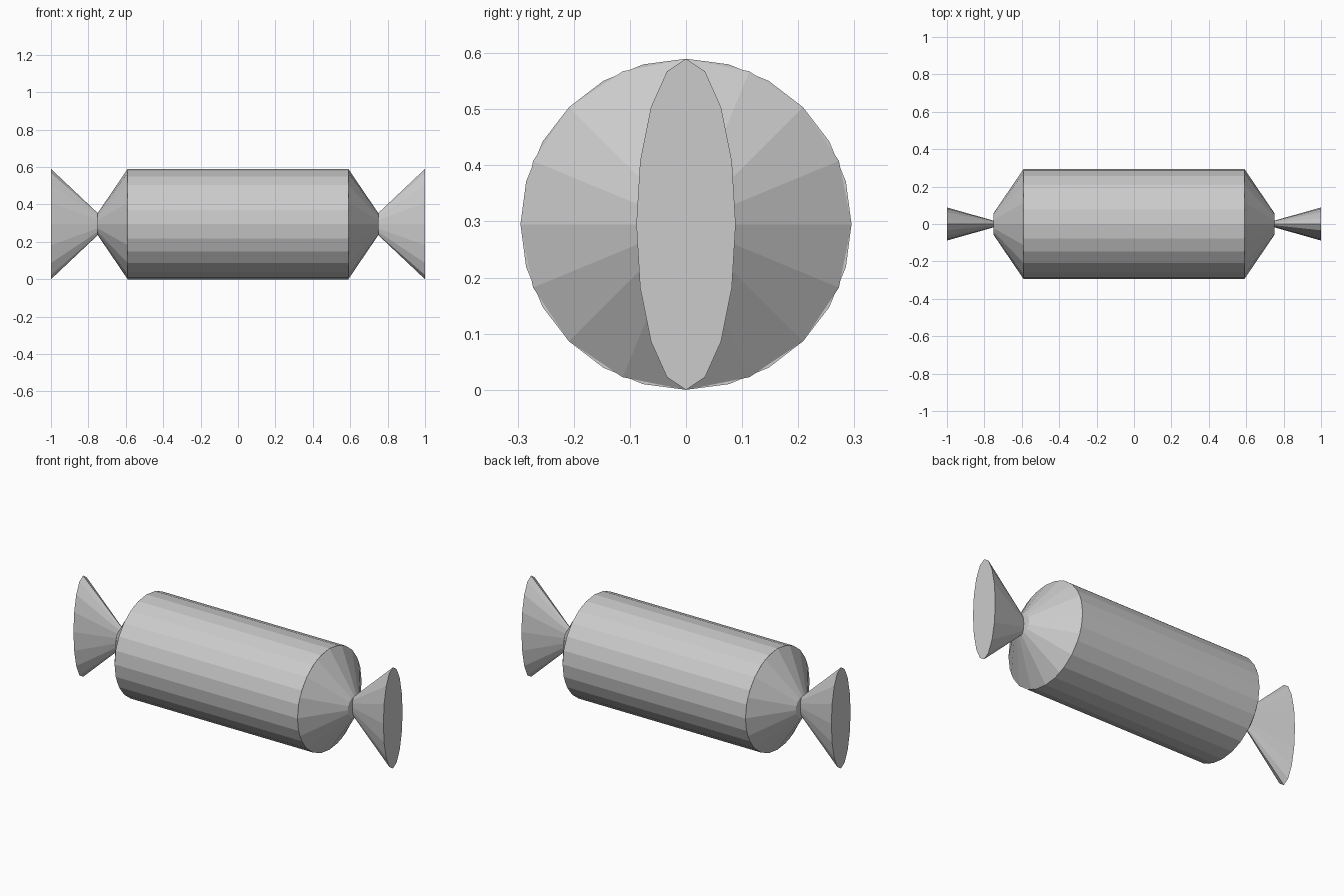
import bpy
import bmesh
from math import pi
from mathutils import Matrix

if "Cube" in bpy.data.objects:
    bpy.data.objects.remove(bpy.data.objects["Cube"])

R = 0.295        # wrapper radius, also the height of the axis
NECK = 0.059     # radius at the twisted neck
BODY_X, NECK_X, TIP_X = 0.59, 0.75, 1.0


def frustum(name, sides, x0, x1, r0, r1, squash=1.0, flip=False):
    """Capped frustum along x from x0 (radius r0) to x1 (radius r1)."""
    bm = bmesh.new()
    bmesh.ops.create_cone(bm, cap_ends=True, segments=sides,
                          radius1=r0, radius2=r1, depth=x1 - x0)
    bm.transform(Matrix.Translation(((x0 + x1) / 2, 0, 0))
                 @ Matrix.Diagonal((1, squash, 1, 1))
                 @ Matrix.Rotation(pi / 2, 4, 'Y'))
    if flip:
        bm.transform(Matrix.Rotation(pi, 4, 'Z'))
    mesh = bpy.data.meshes.new(name)
    bm.to_mesh(mesh)
    bm.free()
    obj = bpy.data.objects.new(name, mesh)
    obj.location.z = R
    bpy.context.collection.objects.link(obj)
    return obj


# Main wrapped body
frustum("body", 24, -BODY_X, BODY_X, R, R)

# Tapered shoulders and flattened wrapper fans at both ends
for side, flip in (("right", False), ("left", True)):
    frustum(f"{side}_shoulder", 16, BODY_X, NECK_X, R, NECK, flip=flip)
    frustum(f"{side}_wrapper_fan", 16, NECK_X, TIP_X, NECK, R,
            squash=0.3, flip=flip)
